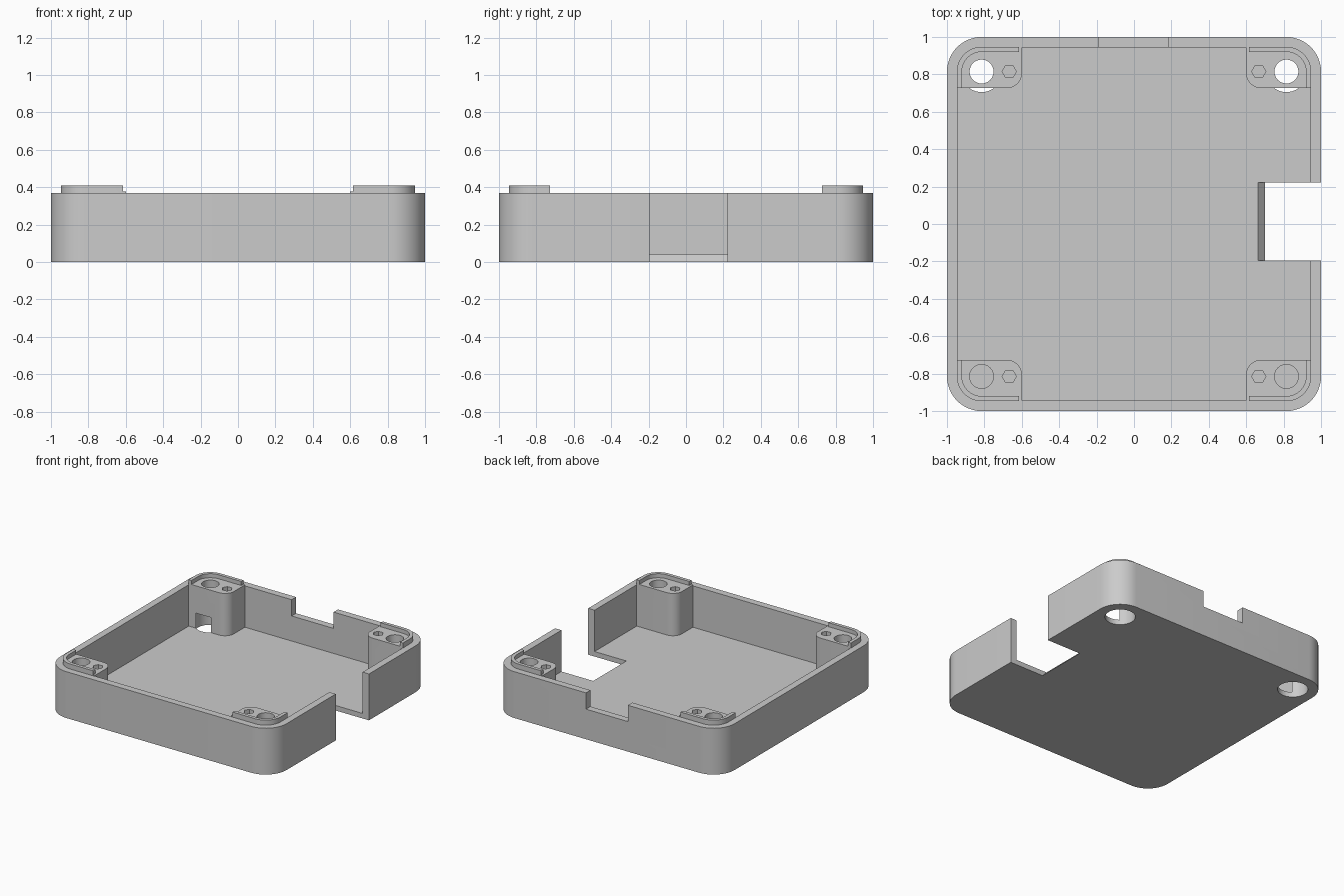
import bpy, bmesh, math
from mathutils import Vector

if "Cube" in bpy.data.objects:
    bpy.data.objects.remove(bpy.data.objects["Cube"])

grey = bpy.data.materials.new("plain_grey")
grey.diffuse_color = (0.6, 0.6, 0.6, 1)
grey.use_nodes = True
grey.node_tree.nodes["Principled BSDF"].inputs["Base Color"].default_value = grey.diffuse_color


def prism(name, pts, a, b, axis="z"):
    """Extrude a 2D outline between a and b along z (xy outline) or y (xz outline)."""
    put = (lambda p, d: Vector((p[0], p[1], d))) if axis == "z" else (lambda p, d: Vector((p[0], d, p[1])))
    bm = bmesh.new()
    low = [bm.verts.new(put(p, a)) for p in pts]
    high = [bm.verts.new(put(p, b)) for p in pts]
    bm.faces.new(low)
    bm.faces.new(high)
    for i in range(len(pts)):
        j = (i + 1) % len(pts)
        bm.faces.new((low[i], low[j], high[j], high[i]))
    bmesh.ops.recalc_face_normals(bm, faces=bm.faces)
    me = bpy.data.meshes.new(name)
    bm.to_mesh(me)
    bm.free()
    me.materials.append(grey)
    ob = bpy.data.objects.new(name, me)
    bpy.context.collection.objects.link(ob)
    return ob


def rounded(x0, x1, y0, y1, radii, sx=1, sy=1, n=12):
    """Rectangle with radii for corners (+x+y, -x+y, -x-y, +x-y), optionally mirrored."""
    pts = []
    corners = [(x1, y1, -1, -1), (x0, y1, 1, -1), (x0, y0, 1, 1), (x1, y0, -1, 1)]
    for k, ((x, y, dx, dy), r) in enumerate(zip(corners, radii)):
        if r == 0:
            pts.append((x, y))
            continue
        for i in range(n + 1):
            t = math.radians(90 * k + 90 * i / n)
            pts.append((x + dx * r + r * math.cos(t), y + dy * r + r * math.sin(t)))
    return [(sx * x, sy * y) for x, y in pts]


def circle(x, y, r, n=32):
    return [(x + r * math.cos(2 * math.pi * i / n), y + r * math.sin(2 * math.pi * i / n)) for i in range(n)]


def combine(target, other, op="DIFFERENCE"):
    m = target.modifiers.new(op.lower(), "BOOLEAN")
    m.operation, m.solver, m.object = op, "EXACT", other
    bpy.context.view_layer.objects.active = target
    bpy.ops.object.modifier_apply(modifier=m.name)
    bpy.data.objects.remove(other)


WALL, FLOOR, POST, LIP = 0.37, 0.04, 0.378, 0.41
C = 0.815  # centre of corner arcs and screw holes

# Tray shell: rounded block hollowed out
tray = prism("tray", rounded(-1, 1, -1, 1, [0.185] * 4), 0, WALL)
combine(tray, prism("cavity", rounded(-0.944, 0.944, -0.944, 0.944, [0.129] * 4), FLOOR, 0.6))

# Corner posts with a raised L-shaped lip
for sx in (-1, 1):
    for sy in (-1, 1):
        post = prism("post", rounded(0.6, 0.947, 0.727, 0.947, [0.132, 0, 0.078, 0], sx, sy), 0.02, LIP)
        combine(post, prism("recess", rounded(0.5, 0.92, 0.6, 0.92, [0.105, 0, 0, 0], sx, sy), POST, 0.6))
        combine(post, prism("lip_end", rounded(0.5, 0.616, 0.6, 1.1, [0] * 4, sx, sy), POST, 0.6))
        combine(tray, post, "UNION")

# Screw holes, hexagonal pilot holes, and wide counterbores under the back posts
for sx in (-1, 1):
    for sy in (-1, 1):
        bottom = FLOOR if sy < 0 else 0.1
        combine(tray, prism("screw_hole", circle(sx * C, sy * C, 0.064), bottom, 0.6))
        combine(tray, prism("pilot_hole", circle(sx * 0.667, sy * C, 0.038, 6), 0.12, 0.6))
        if sy > 0:
            combine(tray, prism("counterbore", circle(sx * C, C, 0.11, 40), -0.1, 0.16))

# Right-hand opening with a sloped floor edge
combine(tray, prism("side_opening", [(0.737, -0.04), (1.1, -0.04), (1.1, 0.6), (0.626, 0.6), (0.626, 0.08)],
                    -0.195, 0.223, "y"))

# Shallow notch in the back wall
combine(tray, prism("back_notch", [(-0.187, 0.24), (0.183, 0.24), (0.183, 0.6), (-0.187, 0.6)], 0.9, 1.1, "y"))

bpy.ops.object.select_all(action="DESELECT")
tray.select_set(True)
bpy.context.view_layer.objects.active = tray
bpy.ops.object.shade_smooth_by_angle(angle=math.radians(30))
